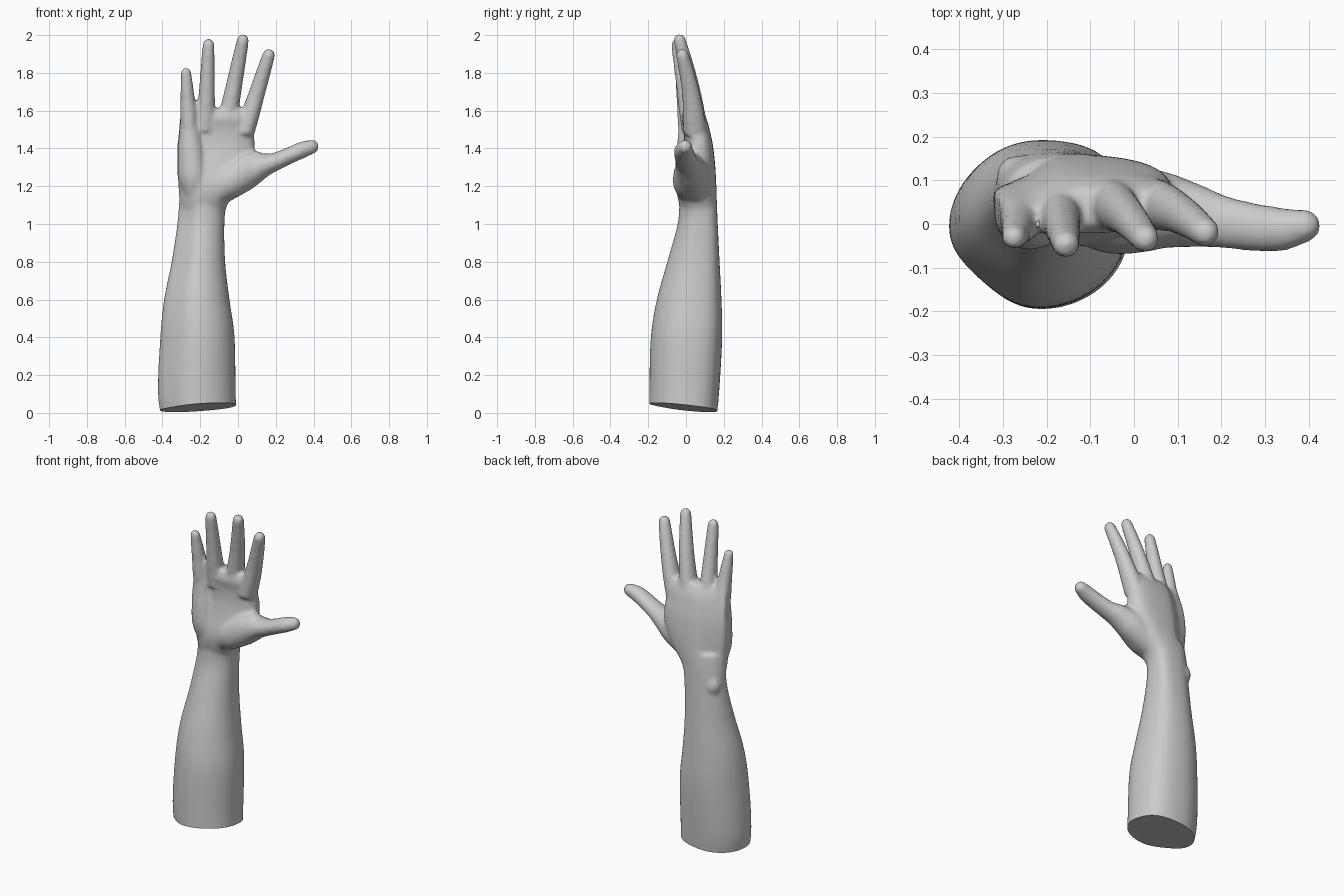
import bpy, bmesh, math
from mathutils import Vector

if "Cube" in bpy.data.objects:
    bpy.data.objects.remove(bpy.data.objects["Cube"])

SIDES = 32
bm = bmesh.new()


def spline(rows, steps=6):
    """Catmull-Rom interpolation through rows of numbers."""
    out = []
    for i in range(len(rows) - 1):
        a, b, c, d = (rows[max(i - 1, 0)], rows[i], rows[i + 1],
                      rows[min(i + 2, len(rows) - 1)])
        for s in range(steps):
            t = s / steps
            out.append([0.5 * (2 * q + (r - p) * t + (2 * p - 5 * q + 4 * r - w) * t * t
                        + (3 * q - p - 3 * r + w) * t ** 3) for p, q, r, w in zip(a, b, c, d)])
    out.append(list(rows[-1]))
    return out


def loft(rows, upright=False, power=2.0, round_tip=True, diag=0.0, back_left=0.0):
    """Closed tube through (x, y, z, width radius, depth radius).
    diag fills the back right corner and eases the front left one;
    back_left eases the back left corner."""
    rows = spline(rows)
    if round_tip:
        end, prev = rows[-1], rows[-2]
        d = (Vector(end[:3]) - Vector(prev[:3])).normalized()
        for k in range(1, 6):
            a = k / 5 * math.radians(84)
            p = Vector(end[:3]) + d * min(end[3], end[4]) * math.sin(a)
            rows.append([*p, end[3] * math.cos(a), end[4] * math.cos(a)])
    pts = [Vector(r[:3]) for r in rows]
    rings = []
    for i, (p, r) in enumerate(zip(pts, rows)):
        t = (pts[min(i + 1, len(pts) - 1)] - pts[max(i - 1, 0)]).normalized()
        if upright:
            t = Vector((0, 0, 1))
        side = Vector((0, 1, 0)).cross(t).normalized()
        depth = t.cross(side)
        ring = []
        for k in range(SIDES):
            a = 2 * math.pi * k / SIDES
            c, s = math.cos(a), math.sin(a)
            fix = diag * max(0, 2 * c * s) ** 2
            trim = back_left * max(0, -2 * c * s) ** 2 if s > 0 else 0
            c = math.copysign(abs(c) ** (2 / power), c)
            s = math.copysign(abs(s) ** (2 / power), s)
            ring.append(bm.verts.new(p + side * (c * r[3] + fix + trim)
                                     + depth * (s * r[4] + fix - trim)))
        rings.append(ring)
    for lo, hi in zip(rings, rings[1:]):
        for k in range(SIDES):
            n = (k + 1) % SIDES
            bm.faces.new((lo[k], lo[n], hi[n], hi[k]))
    bm.faces.new(rings[0][::-1])
    bm.faces.new(rings[-1])


def span(z, x0, x1, y0, y1):
    return ((x0 + x1) / 2, (y0 + y1) / 2, z, (x1 - x0) / 2, (y1 - y0) / 2)


# Forearm and wrist
loft([span(-0.08, -0.395, -0.005, -0.195, 0.155), span(0.1, -0.424, -0.012, -0.195, 0.175),
      span(0.4, -0.412, -0.018, -0.187, 0.192), span(0.6, -0.392, -0.045, -0.155, 0.188),
      span(0.8, -0.352, -0.068, -0.1, 0.178), span(1.0, -0.322, -0.072, -0.045, 0.168),
      span(1.12, -0.312, -0.06, -0.035, 0.163), span(1.22, -0.295, -0.04, -0.02, 0.155)],
     upright=True, round_tip=False, diag=0.013)

# Wrist bone bump
loft([(-0.265, 0.105, 0.97, 0.03, 0.03), (-0.267, 0.11, 1.03, 0.048, 0.048),
      (-0.265, 0.105, 1.09, 0.03, 0.03)])

# Palm
loft([span(1.06, -0.305, -0.075, -0.02, 0.165), span(1.14, -0.312, -0.035, -0.045, 0.163),
      span(1.22, -0.318, 0.03, -0.05, 0.16), span(1.32, -0.324, 0.08, -0.03, 0.154),
      span(1.42, -0.322, 0.09, -0.012, 0.142), span(1.5, -0.314, 0.08, -0.012, 0.125),
      span(1.56, -0.308, 0.085, -0.022, 0.108), span(1.61, -0.298, 0.075, -0.008, 0.08)],
     upright=True, power=2.3, round_tip=False, diag=0.006, back_left=0.024)

# Heel pad on the little finger side, and the pad below the thumb
loft([(-0.215, 0.025, 1.13, 0.06, 0.05), (-0.235, 0.025, 1.24, 0.08, 0.083),
      (-0.246, 0.022, 1.36, 0.074, 0.076), (-0.254, 0.018, 1.46, 0.06, 0.062),
      (-0.256, 0.015, 1.55, 0.048, 0.052)])
loft([(-0.13, 0.025, 1.13, 0.04, 0.05), (-0.06, 0.015, 1.21, 0.085, 0.082),
      (0.03, 0.015, 1.275, 0.09, 0.078), (0.1, 0.02, 1.32, 0.07, 0.06)])

# Thumb
loft([(-0.08, 0.05, 1.19, 0.08, 0.08), (0.04, 0.035, 1.265, 0.085, 0.09),
      (0.13, 0.02, 1.308, 0.064, 0.075), (0.2, 0.005, 1.331, 0.048, 0.061),
      (0.28, -0.008, 1.366, 0.044, 0.055), (0.34, -0.012, 1.392, 0.044, 0.05),
      (0.391, -0.004, 1.409, 0.038, 0.038)])

# Fingers: base point, tip point, base radius, tip radius, forward arch
fingers = [((-0.257, 0.018, 1.5), (-0.275, -0.031, 1.802), 0.049, 0.028, 0.0),
           ((-0.172, 0.036, 1.5), (-0.156, -0.047, 1.95), 0.05, 0.032, 0.0),
           ((-0.066, 0.052, 1.5), (0.026, -0.034, 1.974), 0.052, 0.033, 0.012),
           ((0.034, 0.048, 1.48), (0.163, -0.019, 1.895), 0.052, 0.034, 0.012)]
for base, tip, r0, r1, arch in fingers:
    b, t = Vector(base), Vector(tip)
    rows = []
    for f, w in ((0, 0.0), (0.25, 0.15), (0.5, 0.45), (0.75, 0.7), (1, 1.0)):
        p = b.lerp(t, f)
        r = r0 + (r1 - r0) * w
        p.y += arch * math.sin(math.pi * f)
        rows.append((*p, r, r * (1.2 - 0.2 * f)))
    loft(rows)

bmesh.ops.recalc_face_normals(bm, faces=bm.faces)
mesh = bpy.data.meshes.new("arm_parts")
bm.to_mesh(mesh)
bm.free()
raw = bpy.data.objects.new("arm_parts", mesh)
bpy.context.collection.objects.link(raw)

# Fuse the parts into one soft skin
fuse = raw.modifiers.new("fuse", 'REMESH')
fuse.mode = 'VOXEL'
fuse.voxel_size = 0.01
soft = raw.modifiers.new("soften", 'SMOOTH')
soft.factor = 0.5
soft.iterations = 12
skin = bpy.data.meshes.new_from_object(raw.evaluated_get(bpy.context.evaluated_depsgraph_get()))
bpy.data.objects.remove(raw)

# Slanted flat cut below the elbow
bm = bmesh.new()
bm.from_mesh(skin)
cut = bmesh.ops.bisect_plane(bm, geom=bm.verts[:] + bm.edges[:] + bm.faces[:],
                             plane_co=(-0.2, 0, 0.028), plane_no=(-0.075, 0.11, 1),
                             clear_inner=True)
edges = [e for e in cut["geom_cut"] if isinstance(e, bmesh.types.BMEdge)]
bmesh.ops.contextual_create(bm, geom=edges)
bmesh.ops.recalc_face_normals(bm, faces=bm.faces)
bm.to_mesh(skin)
bm.free()

arm = bpy.data.objects.new("forearm_and_hand", skin)
bpy.context.collection.objects.link(arm)
grey = bpy.data.materials.new("light_grey")
grey.diffuse_color = (0.6, 0.6, 0.6, 1)
grey.use_nodes = True
grey.node_tree.nodes["Principled BSDF"].inputs["Base Color"].default_value = grey.diffuse_color
skin.materials.clear()
skin.materials.append(grey)
bpy.context.view_layer.objects.active = arm
arm.select_set(True)
bpy.ops.object.shade_smooth_by_angle(angle=math.radians(40))
